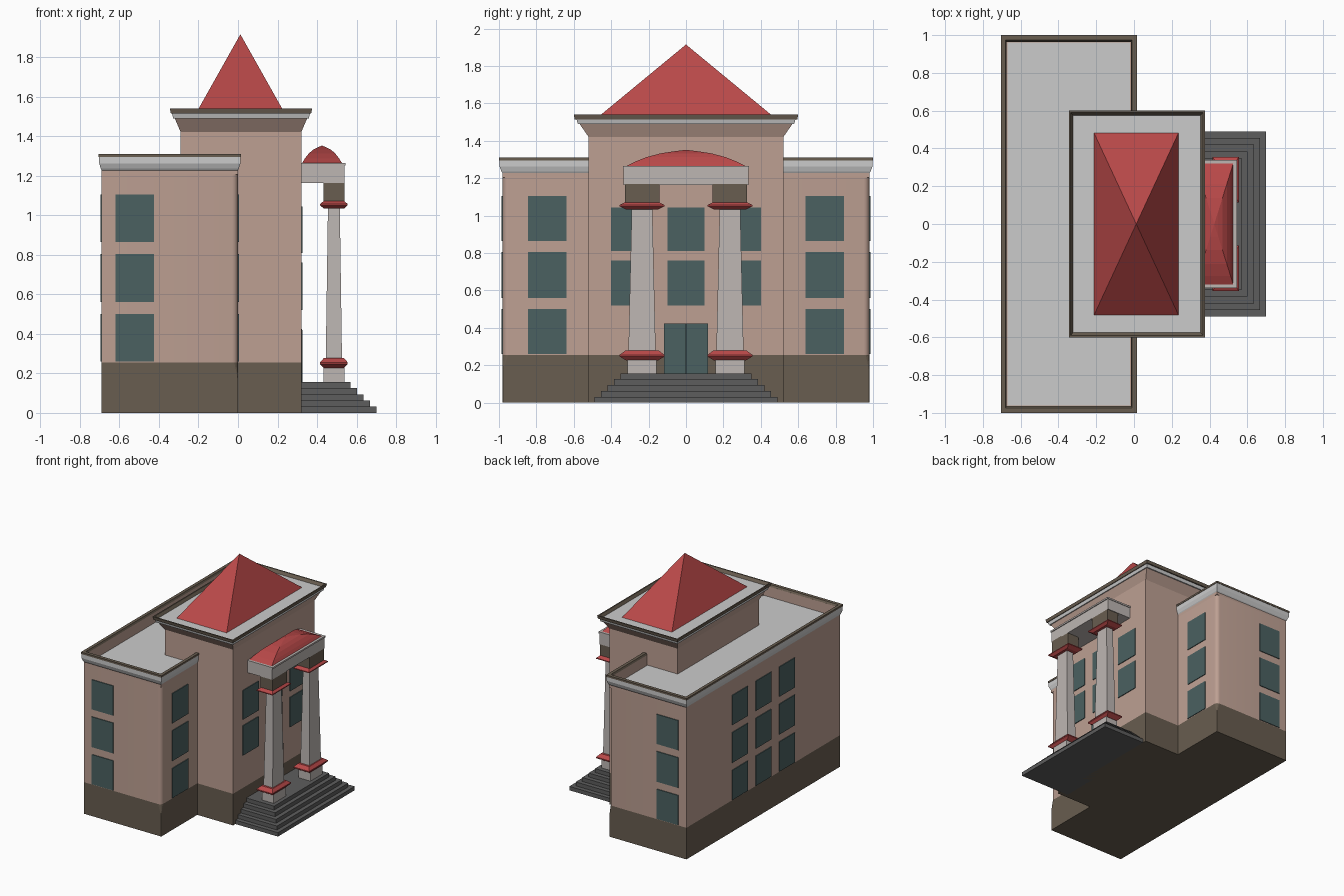
import bpy, bmesh, math

if "Cube" in bpy.data.objects:
    bpy.data.objects.remove(bpy.data.objects["Cube"])


def material(name, rgb):
    m = bpy.data.materials.new(name)
    m.diffuse_color = (*rgb, 1)
    m.use_nodes = True
    m.node_tree.nodes["Principled BSDF"].inputs["Base Color"].default_value = m.diffuse_color
    return m


PINK = material("stucco", (0.51, 0.35, 0.29))
BROWN = material("plinth_brown", (0.14, 0.11, 0.08))
RED = material("red_tile", (0.48, 0.065, 0.065))
GLASS = material("glass", (0.07, 0.12, 0.12))
STEP = material("step_stone", (0.11, 0.11, 0.11))
STONE = material("column_stone", (0.51, 0.47, 0.45))
DARK = material("door_gap", (0.01, 0.015, 0.015))


def skin(name, loops, mat=None, ring=False):
    """Bridge point loops; ring closes the profile, otherwise the ends are capped."""
    bm = bmesh.new()
    rows = [[bm.verts.new(p) for p in loop] for loop in loops]
    n = len(rows[0])
    pairs = list(zip(rows, rows[1:]))
    if ring:
        pairs.append((rows[-1], rows[0]))
    else:
        bm.faces.new(rows[0][::-1])
        bm.faces.new(rows[-1])
    for a, b in pairs:
        for i in range(n):
            j = (i + 1) % n
            bm.faces.new((a[i], a[j], b[j], b[i]))
    bmesh.ops.remove_doubles(bm, verts=bm.verts, dist=1e-5)
    bmesh.ops.recalc_face_normals(bm, faces=bm.faces)
    me = bpy.data.meshes.new(name)
    bm.to_mesh(me)
    bm.free()
    ob = bpy.data.objects.new(name, me)
    bpy.context.collection.objects.link(ob)
    if mat:
        me.materials.append(mat)
    return ob


def loft(name, rect, profile, mat=None, ring=False):
    """Rectangle (x0, x1, y0, y1) grown by (ox, oy) at each height z."""
    x0, x1, y0, y1 = rect
    loops = []
    for ox, oy, z in profile:
        a, b, c, d = x0 - ox, x1 + ox, y0 - oy, y1 + oy
        loops.append([(a, c, z), (b, c, z), (b, d, z), (a, d, z)])
    return skin(name, loops, mat, ring)


def box(name, x0, x1, y0, y1, z0, z1, mat=None):
    return loft(name, (x0, x1, y0, y1), [(0, 0, z0), (0, 0, z1)], mat)


# Wing: plan with rounded front corners that run out to a point on the plinth
WING = (-0.69, 0.0, -0.98, 0.98)


def wing_plan(r, z):
    x0, x1, y0, y1 = WING
    pts = [(x0, y0, z)]
    for cy, start in ((y0 + r, -90), (y1 - r, 0)):
        for k in range(5):
            a = math.radians(start + 22.5 * k)
            pts.append((x1 - r + r * math.cos(a), cy + r * math.sin(a), z))
    return pts + [(x0, y1, z)]


skin("wing_plinth", [wing_plan(0.001, 0), wing_plan(0.001, 0.17), wing_plan(0.03, 0.255)], BROWN)
wing = skin("wing_walls", [wing_plan(0.03, 0.255), wing_plan(0.03, 1.21)], PINK)
bpy.context.view_layer.objects.active = wing
wing.select_set(True)
bpy.ops.object.shade_smooth_by_angle(angle=math.radians(30))
wing.select_set(False)

# Wing roof, parapet, cornice and coping
box("wing_roof", -0.67, -0.02, -0.96, 0.96, 1.20, 1.215)
loft("wing_parapet", WING, [(0, 0, 1.205), (0, 0, 1.297), (-0.015, -0.015, 1.297),
                            (-0.015, -0.015, 1.205)], PINK, True)
loft("wing_cornice", WING, [(-0.005, -0.005, 1.22), (0.004, 0.006, 1.235), (0.012, 0.017, 1.262),
                            (0.012, 0.017, 1.295), (-0.005, -0.005, 1.295)], None, True)
loft("wing_coping", WING, [(0.015, 0.02, 1.295), (0.015, 0.02, 1.31),
                           (-0.01, -0.007, 1.31), (-0.016, -0.016, 1.295)], BROWN, True)

# Tower with flared top
TOWER = (-0.29, 0.32, -0.52, 0.52)
loft("tower_plinth", TOWER, [(0, 0, 0), (0, 0, 0.255)], BROWN)
loft("tower_walls", TOWER, [(0, 0, 0.255), (0, 0, 1.42), (0.032, 0.052, 1.495)], PINK)
loft("tower_roof_slab", TOWER, [(0.038, 0.058, 1.49), (0.045, 0.066, 1.518)])
loft("tower_coping", TOWER, [(0.05, 0.075, 1.515), (0.055, 0.08, 1.54),
                             (0.045, 0.07, 1.54), (0.03, 0.052, 1.515)], BROWN, True)
loft("tower_spire", (-0.213, 0.237, -0.485, 0.485),
     [(0, 0, 1.515), (-0.225, -0.485, 1.915)], RED)

# Windows: three storeys on the wing, two above the door on the tower
T = 0.006
STOREYS = ((0.26, 0.50), (0.56, 0.805), (0.865, 1.105))
BAYS = ((-0.40, -0.20), (-0.10, 0.10), (0.20, 0.40))
for z0, z1 in STOREYS:
    for s in (-1, 1):
        ya, yb = sorted((s * 0.64, s * 0.845))
        box("wing_front_window", -0.01, T, ya, yb, z0, z1, GLASS)
        ya, yb = sorted((s * 0.96, s * (0.98 + T)))
        box("wing_side_window", -0.62, -0.425, ya, yb, z0, z1, GLASS)
    for ya, yb in BAYS:
        box("back_window", -0.69 - T, -0.68, ya, yb, z0, z1, GLASS)
for z0, z1 in ((0.52, 0.76), (0.81, 1.045)):
    for ya, yb in BAYS:
        box("tower_window", 0.31, 0.32 + T, ya, yb, z0, z1, GLASS)

# Double door
box("door_frame", 0.31, 0.323, -0.118, 0.118, 0.15, 0.424, DARK)
box("door_leaf_left", 0.31, 0.327, -0.114, -0.002, 0.15, 0.42, GLASS)
box("door_leaf_right", 0.31, 0.327, 0.002, 0.114, 0.15, 0.42, GLASS)

# Entrance steps
for i in range(5):
    w = 0.49 - 0.035 * i
    box("entrance_step", 0.25, 0.70 - 0.033 * i, -w, w, 0.0314 * i, 0.0314 * (i + 1), STEP)

# Portico columns
for s in (-1, 1):
    cx, cy = 0.485, s * 0.235
    axis = (cx, cx, cy, cy)
    loft("column_pedestal", axis, [(0.053, 0.078, 0.15), (0.053, 0.078, 0.235)], STONE)
    loft("column_base", axis, [(0.05, 0.085, 0.226), (0.07, 0.12, 0.247),
                               (0.07, 0.12, 0.256), (0.05, 0.09, 0.278)], RED)
    loft("column_shaft", axis, [(0.041, 0.073, 0.27), (0.03, 0.055, 1.04)], STONE)
    loft("column_capital", axis, [(0.05, 0.085, 1.033), (0.07, 0.12, 1.05),
                                  (0.07, 0.12, 1.057), (0.05, 0.09, 1.073)], RED)
    loft("column_impost", axis, [(0.053, 0.092, 1.065), (0.053, 0.092, 1.17)], BROWN)

# Entablature and curved hipped portico roof
box("portico_beam", 0.315, 0.538, -0.333, 0.333, 1.163, 1.255, STONE)
box("portico_beam_cap", 0.315, 0.545, -0.338, 0.338, 1.252, 1.265, STONE)
ARC = ((1, 1.262), (0.85, 1.287), (0.65, 1.313), (0.42, 1.333), (0.2, 1.344), (0, 1.352))
loft("portico_roof", (0.425, 0.425, 0, 0), [(0.102 * f, 0.325 * f, z) for f, z in ARC], RED)
